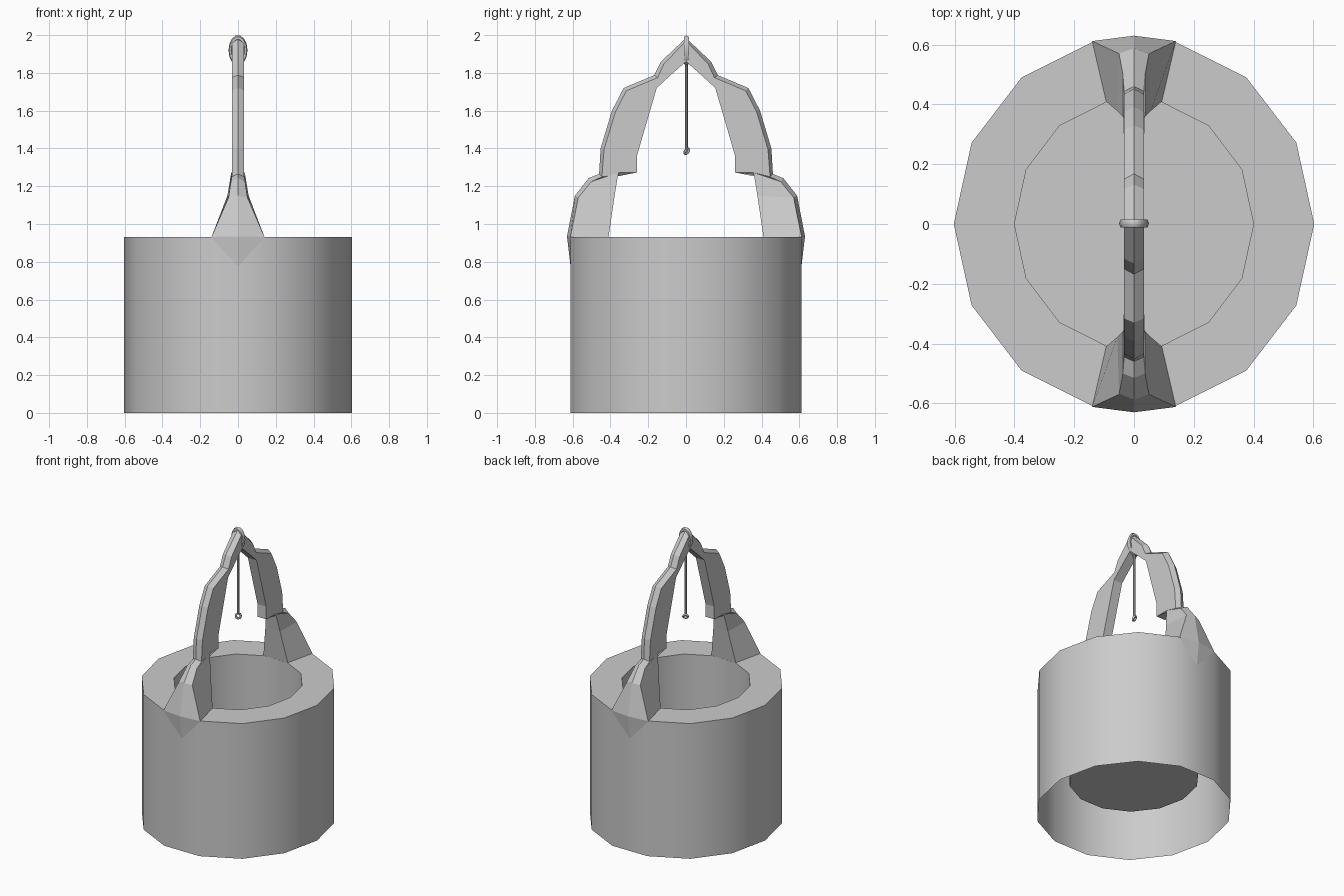
import bpy, bmesh, math

if "Cube" in bpy.data.objects:
    bpy.data.objects.remove(bpy.data.objects["Cube"])


def finish(name, bm, angle=None):
    me = bpy.data.meshes.new(name)
    bm.to_mesh(me)
    bm.free()
    ob = bpy.data.objects.new(name, me)
    bpy.context.collection.objects.link(ob)
    if angle is not None:
        bpy.ops.object.select_all(action='DESELECT')
        ob.select_set(True)
        bpy.context.view_layer.objects.active = ob
        bpy.ops.object.shade_smooth_by_angle(angle=math.radians(angle))
    return ob


# Well wall: 14-sided shell, flat rim, inner shaft and raised floor
N = 14
bm = bmesh.new()
rings = []
for rx, ry, z in [(.603, .627, 0), (.603, .627, .932), (.4, .42, .932), (.4, .42, .23)]:
    rings.append([bm.verts.new((rx * math.cos(2 * math.pi * i / N),
                                ry * math.sin(2 * math.pi * i / N), z)) for i in range(N)])
for a, b in zip(rings, rings[1:]):
    for i in range(N):
        j = (i + 1) % N
        bm.faces.new((a[i], a[j], b[j], b[i]))
bm.faces.new(rings[-1])
finish("well_wall", bm, 35)

# Arch: ridged cross-section swept over the well
# station: ridge (y, z), side edge (half width, y, z), inner edge (half width, y, z)
half = [
    (.63, .935, .14, .612, .932, .093, .41, .932),
    (.588, 1.15, .05, .57, 1.14, .056, .378, 1.15),
    (.515, 1.243, .037, .50, 1.225, .036, .358, 1.272),
    (.46, 1.265, .033, .445, 1.25, .033, .26, 1.273),
    (.452, 1.40, .033, .434, 1.395, .033, .26, 1.36),
    (.392, 1.60, .033, .374, 1.593, .033, .196, 1.58),
    (.33, 1.72, .033, .316, 1.705, .033, .155, 1.72),
    (.168, 1.788, .033, .15, 1.775, .033, .128, 1.745),
    (.132, 1.86, .033, .117, 1.848, .033, .09, 1.78),
]
apex = (0, 1.985, .033, 0, 1.968, .033, 0, 1.86)


def flip(s):
    return (-s[0], s[1], s[2], -s[3], s[4], s[5], -s[6], s[7])


bm = bmesh.new()
loops = []
for ry, rz, we, ey, ez, wi, iy, iz in half + [apex] + [flip(s) for s in reversed(half)]:
    loops.append([bm.verts.new(p) for p in (
        (0, ry, rz), (we, ey, ez), (wi, iy, iz), (-wi, iy, iz), (-we, ey, ez))])
for a, b in zip(loops, loops[1:]):
    for i in range(5):
        j = (i + 1) % 5
        bm.faces.new((a[i], a[j], b[j], b[i]))
# Tapered foot of each leg running down the wall
for lp, s in ((loops[0], 1), (loops[-1], -1)):
    tip = bm.verts.new((0, s * .607, .74))
    bm.faces.new((lp[0], lp[1], tip))
    bm.faces.new((lp[4], lp[0], tip))
    bm.faces.new((lp[1], lp[2], lp[3], lp[4], tip))
bmesh.ops.recalc_face_normals(bm, faces=bm.faces)
finish("arch", bm)


def ring(name, major, minor, loc, rot, scale=(1, 1, 1), seg=14):
    bpy.ops.mesh.primitive_torus_add(major_segments=seg, minor_segments=6, major_radius=major,
                                     minor_radius=minor, location=loc, rotation=rot)
    ob = bpy.context.object
    ob.name = name
    ob.scale = scale
    bpy.ops.object.shade_smooth_by_angle(angle=math.radians(60))


# Rope wound over the apex, hanging rope and end loop
ring("rope_coil", .066, .015, (0, .002, 1.919), (math.pi / 2, 0, 0), (.62, 1, 1))
bpy.ops.mesh.primitive_cylinder_add(vertices=6, radius=.007, depth=.45, location=(0, .003, 1.625))
bpy.context.object.name = "hanging_rope"
ring("rope_loop", .016, .007, (0, .004, 1.385), (math.radians(60), 0, math.radians(35)), seg=8)
